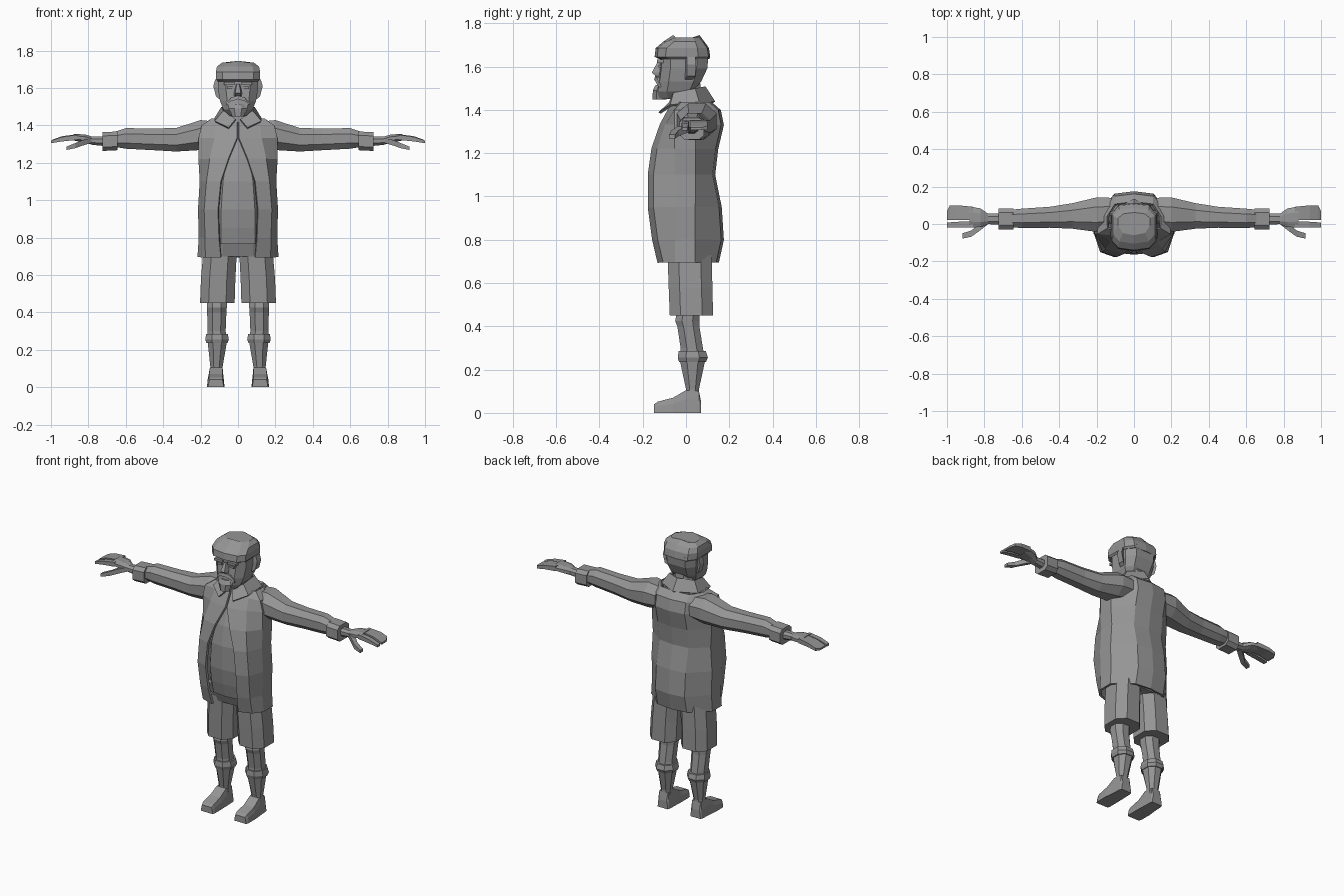
import bpy, bmesh

grey = bpy.data.materials.new("clay grey")
grey.diffuse_color = (0.30, 0.30, 0.30, 1)


def loft(name, rings, closed=True, mirror=False, thickness=0.0):
    """Skin a list of equal point rings; optionally mirror over x and thicken."""
    bm = bmesh.new()
    rows = [[bm.verts.new(p) for p in ring] for ring in rings]
    n = len(rows[0])
    for a, b in zip(rows, rows[1:]):
        for i in range(n if closed else n - 1):
            j = (i + 1) % n
            bm.faces.new((a[i], a[j], b[j], b[i]))
    if closed:
        bm.faces.new(rows[0])
        bm.faces.new(rows[-1])
    bmesh.ops.recalc_face_normals(bm, faces=bm.faces)
    me = bpy.data.meshes.new(name)
    bm.to_mesh(me)
    bm.free()
    me.materials.append(grey)
    ob = bpy.data.objects.new(name, me)
    bpy.context.collection.objects.link(ob)
    if mirror:
        m = ob.modifiers.new("Mirror", 'MIRROR')
        m.use_clip = True
        m.merge_threshold = 0.0005
    if thickness:
        s = ob.modifiers.new("Solidify", 'SOLIDIFY')
        s.thickness = thickness
        s.offset = 0
    return ob


def full(half):
    """Complete a half ring (front centre to back centre) over x."""
    return half + [(-x, y, z) for x, y, z in reversed(half) if x > 1e-6]


def oct_z(z, x0, x1, y0, y1, c=0.28):
    """Bevelled rectangle at height z."""
    dx, dy = (x1 - x0) * c, (y1 - y0) * c
    return [(x0 + dx, y0, z), (x1 - dx, y0, z), (x1, y0 + dy, z), (x1, y1 - dy, z),
            (x1 - dx, y1, z), (x0 + dx, y1, z), (x0, y1 - dy, z), (x0, y0 + dy, z)]


def oct_x(x, y, z, ry, rz, c=0.45):
    """Bevelled rectangle across the arm at x."""
    return [(x, y + a * ry, z + b * rz) for a, b in
            ((-c, -1), (c, -1), (1, -c), (1, c), (c, 1), (-c, 1), (-1, c), (-1, -c))]


def box(name, x0, x1, y0, y1, z0, z1, mirror=False):
    return loft(name, [[(x0, y0, z), (x1, y0, z), (x1, y1, z), (x0, y1, z)]
                       for z in (z0, z1)], mirror=mirror)


# Coat: open front, wide belly, rounded back (z, opening, front y, side x, back y)
coat = [(0.695, .09, -.125, .21, .145), (0.80, .10, -.150, .203, .168),
        (0.95, .105, -.170, .207, .158), (1.10, .09, -.170, .198, .128),
        (1.22, .05, -.153, .205, .142), (1.33, .004, -.115, .205, .168),
        (1.395, .004, -.080, .19, .155), (1.43, .004, -.060, .14, .115)]
loft("coat", [[(ox, fy, z), ((ox + sx) / 2 + .02, fy + .025, z), (sx, -.05 + .1 * (z > 1.42) * .3, z),
               (sx, .04, z), (.10, by - .012, z), (0, by, z)]
              for z, ox, fy, sx, by in coat], closed=False, mirror=True, thickness=.014)

# Shirt filling the coat opening
shirt = [(0.765, .09, -.125, .17, .10), (0.85, .09, -.145, .18, .12), (0.95, .09, -.16, .18, .12),
         (1.10, .08, -.16, .175, .10), (1.22, .06, -.14, .18, .11),
         (1.33, .05, -.10, .175, .13), (1.43, .04, -.05, .12, .095)]
loft("shirt", [full([(0, fy - .004, z), (w, fy + .006, z), (sx, -.03, z), (sx, .04, z),
                     (.08, by, z), (0, by, z)]) for z, w, fy, sx, by in shirt])

# Collar wings
loft("collar", [[(.012, -.075, 1.43), (.075, -.055, 1.475), (.085, .04, 1.495), (0, .085, 1.505)],
                [(.05, -.122, 1.385), (.122, -.07, 1.42), (.125, .06, 1.43), (0, .13, 1.435)]],
     closed=False, mirror=True, thickness=.012)
loft("neck", [oct_z(1.38, -.075, .075, -.07, .08), oct_z(1.53, -.065, .065, -.06, .065)])

# Head: chin to brow (z, front y, half width, back y)
head = [(1.45, -.135, .045, -.075), (1.485, -.138, .078, .03), (1.53, -.130, .096, .07),
        (1.59, -.122, .106, .098), (1.66, -.120, .109, .105)]
loft("head", [full([(0, fy, z), (w * .6, fy + .008, z), (w, fy + .05, z),
                    (w, by * .5, z), (w * .6, by, z), (0, by, z)]) for z, fy, w, by in head])

# Cap with brim band
cap = [(1.635, -.125, .108, .108), (1.645, -.145, .117, .112), (1.685, -.140, .119, .106),
       (1.715, -.105, .112, .085), (1.735, -.06, .085, .062)]
loft("cap", [full([(0, fy, z + .01 * (z > 1.73)), (w * .7, fy + .012, z), (w, fy + .05, z),
                   (w, by * .5, z), (w * .7, by - .008, z), (0, by, z + .01 * (z > 1.73))])
             for z, fy, w, by in cap])

# Ears, brows, eyes, nose, moustache and beard
loft("ear", [[(.10, -.005, z0), (.10, .03, z0), (x, .045, z1), (x, .005, z1)]
             for x, z0, z1 in ((.118, 1.54, 1.555), (.132, 1.60, 1.61), (.122, 1.645, 1.645))],
     mirror=True)
box("brow", .018, .075, -.133, -.10, 1.617, 1.632, True)
box("eye", .028, .058, -.126, -.10, 1.595, 1.608, True)
loft("nose", [[(-w, -.11, z), (-w * .6, y, z), (w * .6, y, z), (w, -.11, z)]
              for z, w, y in ((1.556, .024, -.14), (1.572, .024, -.158), (1.62, .012, -.132))])
loft("moustache", [[(0, -.10, 1.54), (0, -.147, 1.54), (0, -.142, 1.558), (0, -.10, 1.558)],
                   [(.04, -.10, 1.528), (.04, -.139, 1.528), (.035, -.135, 1.55), (.035, -.10, 1.55)],
                   [(.062, -.10, 1.505), (.062, -.128, 1.505), (.06, -.124, 1.52), (.06, -.10, 1.52)]],
     mirror=True)
loft("beard", [oct_z(1.447, -.032, .032, -.155, -.09), oct_z(1.49, -.045, .045, -.153, -.09),
               oct_z(1.515, -.03, .03, -.14, -.09)])

# Sleeves and cuffs
loft("sleeve", [oct_x(*r) for r in (
    (.12, .055, 1.35, .085, .070), (.20, .05, 1.348, .092, .080), (.33, .043, 1.323, .068, .063),
    (.45, .036, 1.325, .056, .058), (.60, .030, 1.330, .052, .055), (.66, .030, 1.325, .046, .040))],
     mirror=True)
loft("cuff", [oct_x(x, .027, z, .057, .050, .6) for x, z in ((.645, 1.317), (.725, 1.313))], mirror=True)

# Hands
loft("palm", [oct_x(*r) for r in ((.70, .027, 1.315, .030, .027), (.78, .027, 1.318, .028, .022),
                                  (.82, .033, 1.330, .050, .022), (.88, .038, 1.336, .056, .017))],
     mirror=True)


def finger(name, sections):
    """Four-sided taper along x from (x, y0, y1, z0, z1)."""
    loft(name, [[(x, y0, z0), (x, y1, z0), (x, y1, z1), (x, y0, z1)]
                for x, y0, y1, z0, z1 in sections], mirror=True)


finger("fingers", ((.86, .020, .092, 1.322, 1.352), (.94, .021, .100, 1.318, 1.342),
                   (.985, .021, .100, 1.308, 1.326), (1.0, .021, .070, 1.306, 1.318)))
finger("index_finger", ((.86, -.018, .013, 1.322, 1.350), (.94, -.020, .012, 1.314, 1.338),
                        (1.0, -.018, .008, 1.304, 1.318)))
finger("thumb", ((.785, -.005, .03, 1.305, 1.33), (.83, -.04, .0, 1.292, 1.322),
                 (.87, -.068, -.035, 1.278, 1.305), (.918, -.078, -.05, 1.268, 1.286)))

# Shorts: hips and two wide legs
loft("hips", [oct_z(.70, -.185, .185, -.085, .12), oct_z(.79, -.18, .18, -.12, .13)])
loft("shorts_leg", [oct_z(.45, .018, .203, -.075, .125, .25), oct_z(.58, .014, .198, -.08, .122, .25),
                    oct_z(.73, .006, .185, -.085, .118, .25)], mirror=True)

# Lower legs, sock cuffs and shoes
loft("lower_leg", [oct_z(*r) for r in (
    (.06, .08, .148, .0, .062), (.11, .082, .148, .0, .060), (.24, .060, .162, -.028, .088),
    (.30, .066, .162, -.025, .078), (.40, .062, .165, -.040, .062), (.425, .060, .166, -.050, .062),
    (.50, .060, .168, -.035, .065))], mirror=True)
loft("sock_cuff", [oct_z(*r) for r in ((.235, .056, .168, -.032, .092), (.255, .049, .175, -.038, .101),
                                       (.285, .055, .170, -.034, .092))], mirror=True)
loft("shoe", [[(x0, y, 0), (x1, y, 0), (x1 - .004, y, h * .6), (x1 - i, y, h), (x0 + i, y, h),
               (x0 + .004, y, h * .6)]
              for y, x0, x1, h, i in ((-.147, .076, .160, .040, .008), (-.13, .072, .166, .052, .010),
                                      (-.06, .072, .166, .070, .012), (.0, .074, .160, .105, .010),
                                      (.06, .076, .156, .100, .010), (.07, .080, .152, .05, .010))],
     mirror=True)
